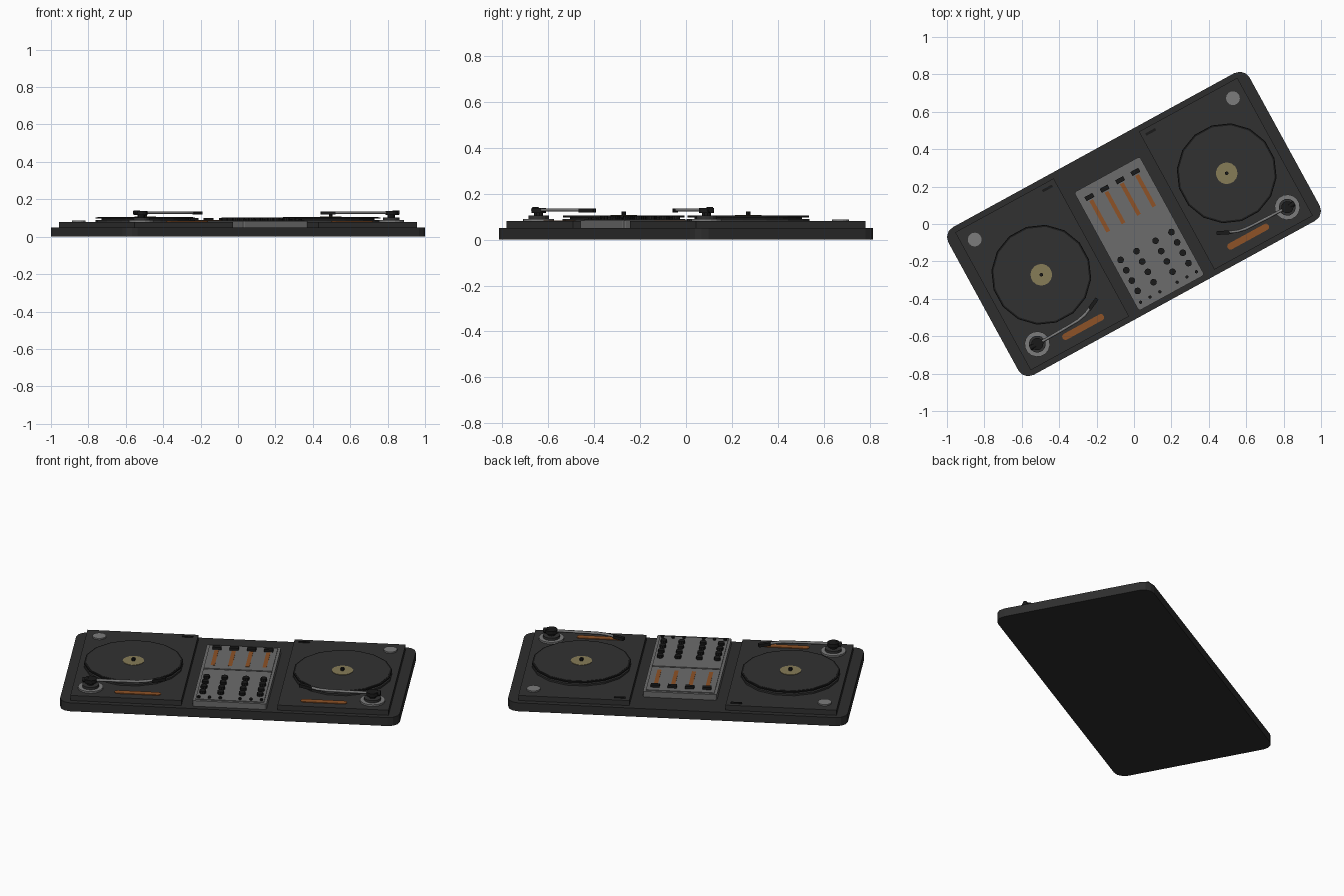
import bpy, bmesh, math
from mathutils import Matrix

if "Cube" in bpy.data.objects:
    bpy.data.objects.remove(bpy.data.objects["Cube"])

TURN = Matrix.Rotation(math.radians(28.7), 4, 'Z')   # whole console sits at an angle


def mat(name, r, g, b):
    m = bpy.data.materials.new(name)
    m.diffuse_color = (r, g, b, 1)
    m.use_nodes = True
    m.node_tree.nodes["Principled BSDF"].inputs["Base Color"].default_value = m.diffuse_color
    return m


BASE = mat("charcoal", .027, .027, .027)
DECK = mat("dark_grey", .031, .031, .031)
BLACK = mat("black", .010, .010, .010)
PANEL = mat("mid_grey", .15, .15, .15)
METAL = mat("light_grey", .20, .20, .20)
ORANGE = mat("orange", .27, .085, .02)
LABEL = mat("straw", .24, .20, .095)


def prism(name, pts, z0, z1, m):
    """Extrude a flat outline from z0 to z1."""
    bm = bmesh.new()
    f = bm.faces.new([bm.verts.new((x, y, z0)) for x, y in pts])
    ext = bmesh.ops.extrude_face_region(bm, geom=[f])
    for v in ext["geom"]:
        if isinstance(v, bmesh.types.BMVert):
            v.co.z = z1
    bmesh.ops.recalc_face_normals(bm, faces=bm.faces)
    me = bpy.data.meshes.new(name)
    bm.to_mesh(me)
    bm.free()
    me.materials.append(m)
    ob = bpy.data.objects.new(name, me)
    ob.matrix_world = TURN
    bpy.context.collection.objects.link(ob)
    return ob


def disc(name, x, y, r, z0, z1, m, n=16):
    pts = [(x + r * math.cos(math.tau * (i + .5) / n),
            y + r * math.sin(math.tau * (i + .5) / n)) for i in range(n)]
    return prism(name, pts, z0, z1, m)


def slab(name, x0, x1, y0, y1, z0, z1, m, r=0.0, seg=3):
    """Box with optional rounded vertical corners."""
    if r == 0:
        return prism(name, [(x0, y0), (x1, y0), (x1, y1), (x0, y1)], z0, z1, m)
    pts = []
    for k, (cx, cy) in enumerate([(x1 - r, y1 - r), (x0 + r, y1 - r),
                                  (x0 + r, y0 + r), (x1 - r, y0 + r)]):
        for i in range(seg + 1):
            a = math.pi / 2 * (k + i / seg)
            pts.append((cx + r * math.cos(a), cy + r * math.sin(a)))
    return prism(name, pts, z0, z1, m)


def tube(name, pts, r, m):
    cu = bpy.data.curves.new(name, 'CURVE')
    cu.dimensions = '3D'
    cu.bevel_depth = r
    cu.bevel_resolution = 1
    cu.use_fill_caps = True
    sp = cu.splines.new('POLY')
    sp.points.add(len(pts) - 1)
    for p, co in zip(sp.points, pts):
        p.co = (*co, 1)
    cu.materials.append(m)
    ob = bpy.data.objects.new(name, cu)
    ob.matrix_world = TURN
    bpy.context.collection.objects.link(ob)


# case
slab("case", -.918, .918, -.45, .45, 0, .05, BASE, .06)

# two mirrored turntables
for s, side in ((-1, "left"), (1, "right")):
    def sl(name, x0, x1, *rest, **kw):
        slab(f"{side}_{name}", min(s * x0, s * x1), max(s * x0, s * x1), *rest, **kw)

    def di(name, x, *rest):
        disc(f"{side}_{name}", s * x, *rest)

    sl("deck", .26, .86, -.42, .42, .05, .08, DECK)
    # platter, record, label, spindle
    di("platter", .565, 0, .268, .08, .09, DECK)
    di("platter_hub", .565, 0, .235, .09, .098, BLACK)
    di("record_rim", .565, 0, .266, .097, .104, BLACK)
    di("record", .565, 0, .257, .10, .1055, DECK)
    di("label", .565, 0, .058, .1055, .108, LABEL)
    di("spindle", .565, 0, .010, .105, .123, BLACK, 8)
    # start button, cue button and pitch slider
    di("start_button", .787, .336, .037, .08, .088, METAL)
    sl("cue_button", .285, .345, .382, .396, .08, .084, BLACK)
    sl("pitch_slider", .378, .628, -.37, -.335, .08, .084, ORANGE, r=.016)
    # tonearm pivot
    di("arm_plate", .762, -.315, .068, .08, .09, METAL)
    di("arm_base", .762, -.315, .045, .09, .104, DECK)
    di("arm_neck", .762, -.315, .020, .104, .122, BLACK, 10)
    di("arm_pivot", .762, -.315, .033, .117, .138, BLACK, 12)
    # bent arm, counterweight and headshell
    arm = [(.762, -.315), (.624, -.313), (.51, -.309), (.465, -.300), (.42, -.28)]
    tube(f"{side}_tonearm", [(s * x, y, .129) for x, y in arm], .008, METAL)
    tube(f"{side}_counterweight", [(s * .775, -.315, .129), (s * .806, -.315, .129)], .014, BLACK)
    prism(f"{side}_headshell", [(s * x, y) for x, y in
          [(.432, -.298), (.425, -.272), (.368, -.246), (.36, -.264)]], .118, .136, BLACK)

# mixer body with upper and lower panels
slab("mixer", -.2, .2, -.42, .302, .05, .083, PANEL, .012, 2)
slab("fader_panel", -.185, .185, -.01, .287, .083, .087, PANEL)
slab("knob_panel", -.185, .185, -.405, -.02, .083, .087, PANEL)

# faders
for i, x in enumerate((-.14, -.047, .047, .14)):
    slab(f"fader_track_{i}", x - .011, x + .011, .03, .222, .087, .0885, ORANGE)
    slab(f"fader_cap_{i}", x - .024, x + .024, .229, .253, .087, .101, BLACK)

# knob grid and front row of small knobs
for i, x in enumerate((-.155, -.058, .058, .155)):
    for j in range(4):
        disc(f"knob_{i}_{j}", x, -.134 - .063 * j, .018, .087, .103, BLACK, 10)
for i, x in enumerate((-.17, -.112, -.053, .053, .112, .17)):
    disc(f"small_knob_{i}", x, -.384, .009, .087, .096, BLACK, 8)
